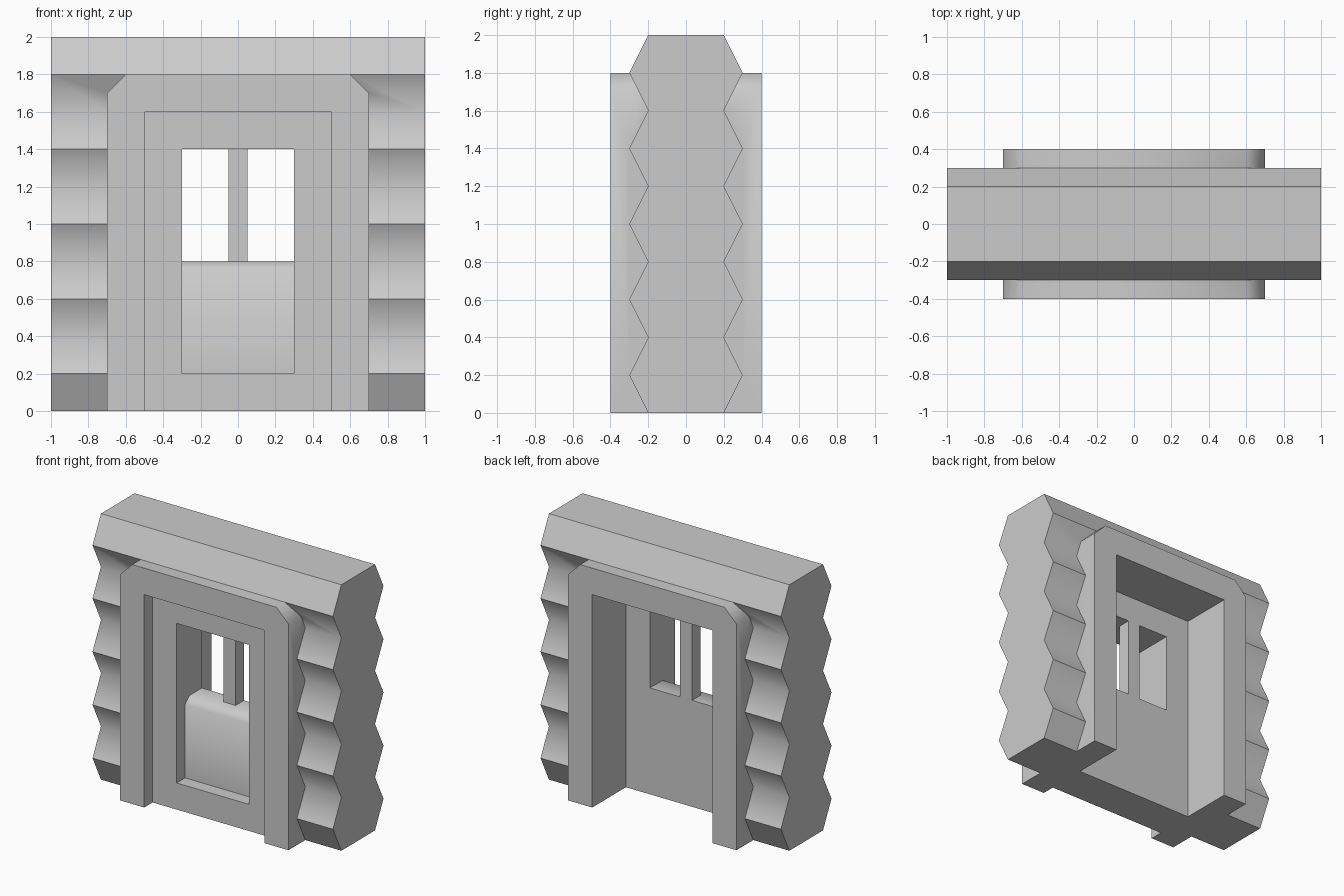
import bpy, bmesh
from math import radians

if "Cube" in bpy.data.objects:
    bpy.data.objects.remove(bpy.data.objects["Cube"])


def prism(name, profile, axis, start, end):
    """Extrude a 2D profile: axis 'X' reads it as (y, z), axis 'Y' as (x, z)."""
    bm = bmesh.new()
    place = (lambda a, b, t: (t, a, b)) if axis == 'X' else (lambda a, b, t: (a, t, b))
    rings = [[bm.verts.new(place(a, b, t)) for a, b in profile] for t in (start, end)]
    n = len(profile)
    bm.faces.new(rings[0])
    bm.faces.new(rings[1])
    for i in range(n):
        j = (i + 1) % n
        bm.faces.new((rings[0][i], rings[0][j], rings[1][j], rings[1][i]))
    bmesh.ops.recalc_face_normals(bm, faces=bm.faces)
    mesh = bpy.data.meshes.new(name)
    bm.to_mesh(mesh)
    bm.free()
    obj = bpy.data.objects.new(name, mesh)
    bpy.context.collection.objects.link(obj)
    return obj


def rect(x0, x1, z0, z1):
    return [(x0, z0), (x1, z0), (x1, z1), (x0, z1)]


def combine(target, tool, operation):
    """Apply a boolean and discard the tool object."""
    mod = target.modifiers.new(operation.lower(), 'BOOLEAN')
    mod.object, mod.operation, mod.solver = tool, operation, 'EXACT'
    tool.hide_render = True
    bpy.context.view_layer.objects.active = target
    bpy.ops.object.modifier_apply(modifier=mod.name)
    bpy.data.objects.remove(tool)


# Stacked-log wall: zigzag on both sides
front = [(-0.3 if i % 2 else -0.2, 0.2 * i) for i in range(11)]
back = [(-y, z) for y, z in reversed(front)]
wall = prism("log_wall_with_door", front + back, 'X', -1, 1)

# Door frame with clipped top corners
half = [(0.7, 0), (0.7, 1.7), (0.6, 1.8)]
frame = prism("door_frame", half + [(-x, z) for x, z in reversed(half)], 'Y', -0.4, 0.4)
combine(wall, frame, 'UNION')

# Doorway recesses: shallow in front, deep behind
for y0, y1 in ((-0.6, -0.3), (0.0, 0.6)):
    combine(wall, prism("recess_cutter", rect(-0.5, 0.5, -0.2, 1.6), 'Y', y0, y1), 'DIFFERENCE')

# Window opening above a sunken panel with a bevelled sill
opening = [(-0.5, 0.2), (-0.2, 0.2), (-0.2, 0.75), (-0.15, 0.8),
           (0.2, 0.8), (0.2, 1.4), (-0.5, 1.4)]
combine(wall, prism("window_cutter", opening, 'X', -0.3, 0.3), 'DIFFERENCE')

# Smooth the gentle bends and log grooves, keep ridges and corners sharp
bm = bmesh.new()
bm.from_mesh(wall.data)
bmesh.ops.remove_doubles(bm, verts=bm.verts, dist=0.0005)
for f in bm.faces:
    f.smooth = True
for e in bm.edges:
    angle = e.calc_face_angle_signed(0)
    groove = -radians(60) < angle < 0
    e.smooth = abs(angle) < radians(50) or groove
bm.to_mesh(wall.data)
bm.free()

# Window bar
prism("window_bar", rect(-0.05, 0.05, 0.8, 1.4), 'Y', -0.1, 0.0)
